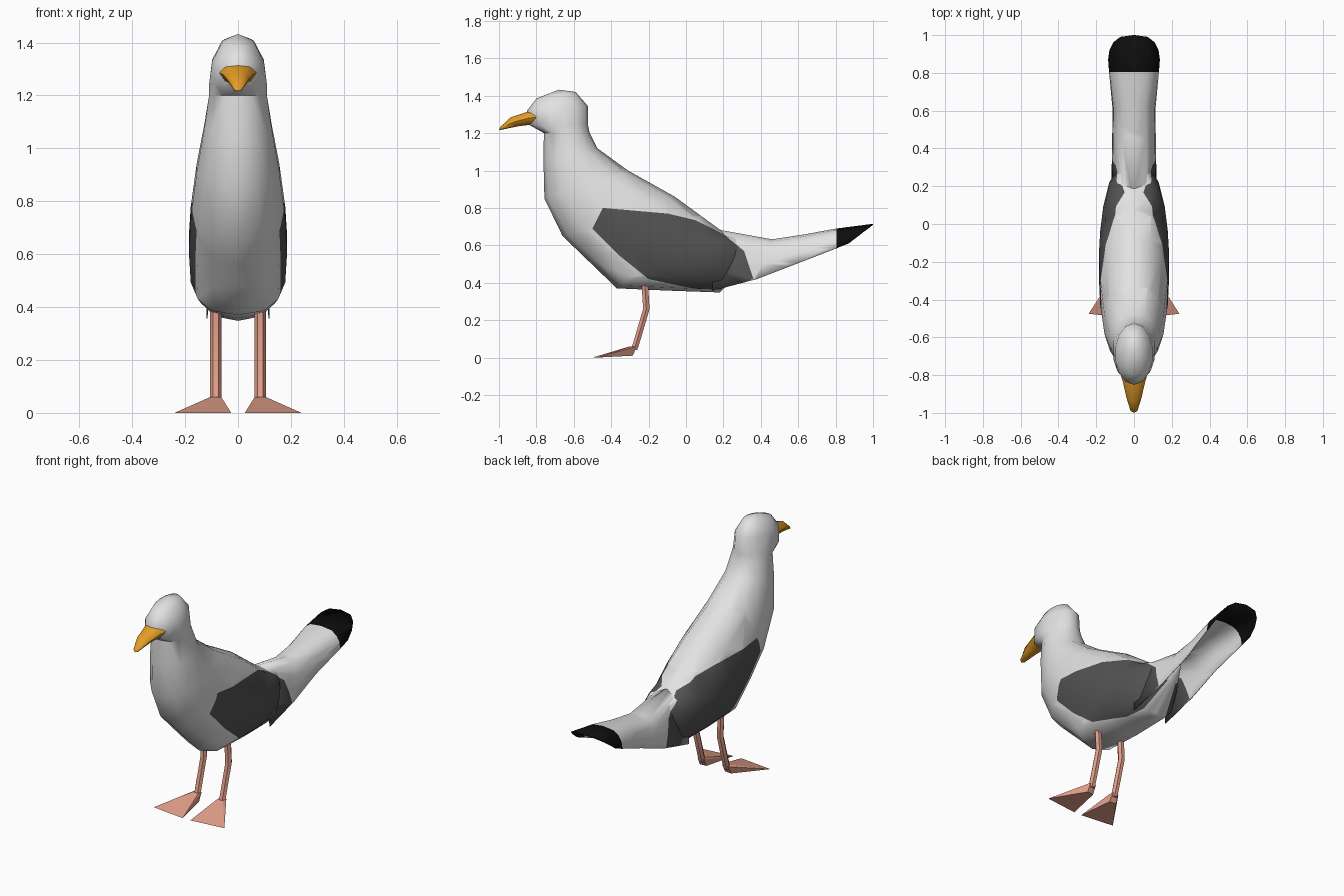
import bpy, bmesh, math
from mathutils import Vector

if "Cube" in bpy.data.objects:
    bpy.data.objects.remove(bpy.data.objects["Cube"])


def material(name, rgb):
    m = bpy.data.materials.new(name)
    m.diffuse_color = (*rgb, 1)
    m.use_nodes = True
    m.node_tree.nodes["Principled BSDF"].inputs["Base Color"].default_value = m.diffuse_color
    return m


WHITE = material("white_plumage", (0.76, 0.76, 0.76))
GREY = material("dark_grey_wing", (0.085, 0.085, 0.085))
BLACK = material("black_tail_tip", (0.004, 0.004, 0.004))
ORANGE = material("orange_beak", (0.78, 0.34, 0.02))
PINK = material("pink_leg", (0.75, 0.34, 0.25))


def section(low, high, w, p, start, end, n):
    """Points of a rounded section between a low and a high (y, z) point."""
    pts = []
    for i in range(n):
        a = start + (end - start) * i / (n - 1)
        s, c = math.sin(a), math.cos(a)
        x = w * math.copysign(abs(s) ** p, s) if abs(s) > 1e-6 else 0
        t = 0.5 - 0.5 * c
        pts.append(Vector((x, low[0] + (high[0] - low[0]) * t,
                           low[1] + (high[1] - low[1]) * t)))
    return pts


def loft(rings, closed=True, start=None, end=None):
    """Skin a list of point rings, closing the ends with a point or a cap."""
    bm = bmesh.new()
    vs = [[bm.verts.new(p) for p in r] for r in rings]
    n = len(vs[0])
    for a, b in zip(vs, vs[1:]):
        for i in range(n if closed else n - 1):
            j = (i + 1) % n
            bm.faces.new((a[i], a[j], b[j], b[i]))
    if closed:
        for ring, tip in ((vs[0], start), (vs[-1], end)):
            if tip:
                t = bm.verts.new(tip)
                for i in range(n):
                    bm.faces.new((ring[i], ring[(i + 1) % n], t))
            else:
                bm.faces.new(ring)
    bmesh.ops.recalc_face_normals(bm, faces=bm.faces)
    return bm


def finish(bm, name, mats, angle=50, mirror=False):
    me = bpy.data.meshes.new(name)
    bm.to_mesh(me)
    bm.free()
    for m in mats:
        me.materials.append(m)
    ob = bpy.data.objects.new(name, me)
    bpy.context.collection.objects.link(ob)
    bpy.ops.object.select_all(action='DESELECT')
    bpy.context.view_layer.objects.active = ob
    ob.select_set(True)
    if angle:
        bpy.ops.object.shade_smooth_by_angle(angle=math.radians(angle))
    if mirror:
        mod = ob.modifiers.new("mirror", 'MIRROR')
        mod.use_mirror_merge = False
    return ob


# Outline of the grey wing patch in side view (y, z)
PATCH = [(-.5, .69), (-.445, .80), (-.1, .77), (.05, .735), (.2, .66),
         (.31, .57), (.36, .42), (.15, .345), (-.2, .42), (-.35, .54)]


def paint_wing(bm):
    """Cut the patch outline into the sides and colour the faces inside."""
    bmesh.ops.triangulate(bm, faces=bm.faces)
    inside = list(bm.faces)
    for (y0, z0), (y1, z1) in zip(PATCH, PATCH[1:] + PATCH[:1]):
        co = Vector((0, y0, z0))
        no = Vector((0, z0 - z1, y1 - y0)).normalized()
        geom = set(inside)
        for f in inside:
            geom.update(f.edges)
            geom.update(f.verts)
        res = bmesh.ops.bisect_plane(bm, geom=list(geom), plane_co=co,
                                     plane_no=no, dist=1e-5)
        faces = {g for g in res["geom"] if isinstance(g, bmesh.types.BMFace)}
        inside = [f for f in faces
                  if (f.calc_center_median() - co).dot(no) < 0]
    for f in inside:
        if abs(f.calc_center_median().x) > 0.06:
            f.material_index = 1


# Body, neck and head: (low/front point, high/back point, half width, squareness)
BODY = [((-.80, 1.385), (-.59, 1.42), .062, 1),
        ((-.85, 1.32), (-.525, 1.345), .10, 1),
        ((-.84, 1.245), (-.523, 1.24), .112, 1),
        ((-.76, 1.20), (-.515, 1.20), .112, .95),
        ((-.762, 1.05), (-.475, 1.12), .13, .95),
        ((-.757, .85), (-.31, 1.0), .16, .95),
        ((-.66, .65), (-.06, .86), .183, .9),
        ((-.515, .51), (.07, .765), .19, .85),
        ((-.37, .37), (.18, .685), .182, .75),
        ((-.1, .358), (.22, .664), .165, .65),
        ((.18, .348), (.25, .655), .132, .6)]
N = 14
body = loft([section(*r, 0, 2 * math.pi, N + 1)[:N] for r in BODY],
            start=(0, -.68, 1.432), end=(0, .42, .58))
paint_wing(body)
finish(body, "body", [WHITE, GREY])

# Folded wing tips and tail: an open arch with low outer edges
TAIL = [((.14, .357), (.15, .688), .120),
        ((.38, .42), (.46, .632), .117),
        ((.60, .505), (.63, .658), .113),
        ((.805, .585), (.805, .69), .132),
        ((.87, .612), (1.0, .715), .137)]
rings = []
for low, high, w in TAIL:
    # Lower point mirrored below, so half an ellipse spans the arch
    deep = (2 * low[0] - high[0], 2 * low[1] - high[1])
    rings.append(section(deep, high, w, .65, math.pi / 2, 3 * math.pi / 2, 9))
tail = loft(rings, closed=False)
if sum(f.normal.z for f in tail.faces) < 0:
    bmesh.ops.reverse_faces(tail, faces=tail.faces)
paint_wing(tail)
for f in tail.faces:
    if f.calc_center_median().y > .806:
        f.material_index = 2
tail_ob = finish(tail, "tail", [WHITE, GREY, BLACK])
thick = tail_ob.modifiers.new("thickness", 'SOLIDIFY')
thick.thickness = 0.005
thick.offset = -1

# Beak
BEAK = [((-.80, 1.24), (-.80, 1.33), .07, .8),
        ((-.845, 1.243), (-.835, 1.318), .058, .8),
        ((-.90, 1.236), (-.94, 1.283), .040, .8),
        ((-.99, 1.217), (-.99, 1.235), .018, .8)]
beak = loft([section(*r, 0, 2 * math.pi, 9)[:8] for r in BEAK],
            end=(0, -1.0, 1.217))
finish(beak, "beak", [ORANGE])

# Legs: hexagonal tubes bent at the joint
PATH = [(-.222, .42), (-.212, .26), (-.262, .09), (-.278, .04)]
leg = loft([[Vector((.084 + .021 * math.cos(k * math.pi / 3),
                     y + .02 * math.sin(k * math.pi / 3), z))
             for k in range(6)] for y, z in PATH])
finish(leg, "leg", [PINK], mirror=True)

# Webbed feet: flat wedges widening to the front
foot = bmesh.new()
for p in [(.062, -.29, .01), (.106, -.285, .01), (.24, -.475, 0),
          (.026, -.50, 0), (.063, -.30, .06), (.105, -.295, .06),
          (.064, -.262, .06), (.104, -.262, .06)]:
    foot.verts.new(p)
bmesh.ops.convex_hull(foot, input=foot.verts)
bmesh.ops.recalc_face_normals(foot, faces=foot.faces)
finish(foot, "foot", [PINK], angle=0, mirror=True)
